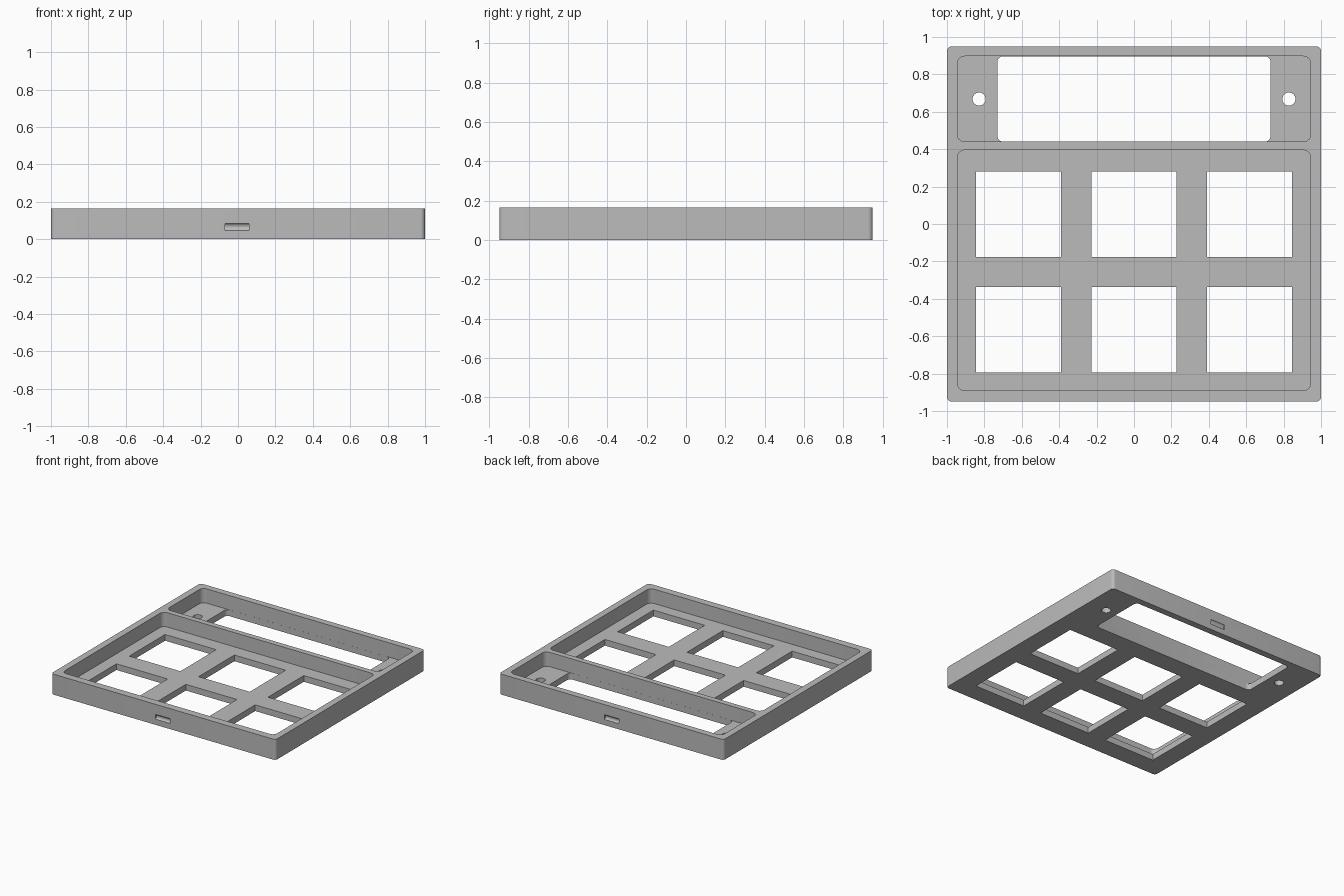
import bpy, bmesh, math
from mathutils import Matrix

cube = bpy.data.objects.get("Cube")
if cube:
    bpy.data.objects.remove(cube)

HEIGHT, FLOOR = 0.165, 0.05

grey = bpy.data.materials.new("plain grey")
grey.use_nodes = True
colour = (0.5, 0.5, 0.5, 1)
grey.diffuse_color = colour
grey.node_tree.nodes["Principled BSDF"].inputs["Base Color"].default_value = colour


def add_object(name, bm):
    bmesh.ops.recalc_face_normals(bm, faces=bm.faces)
    mesh = bpy.data.meshes.new(name)
    bm.to_mesh(mesh)
    bm.free()
    mesh.materials.append(grey)
    obj = bpy.data.objects.new(name, mesh)
    bpy.context.collection.objects.link(obj)
    return obj


def rounded_block(name, x0, x1, y0, y1, z0, z1, radius=0.0, steps=6):
    """Upright block with rounded vertical edges."""
    bm = bmesh.new()
    verts = []
    corners = [(x1, y1, -1, -1), (x0, y1, 1, -1), (x0, y0, 1, 1), (x1, y0, -1, 1)]
    for i, (x, y, sx, sy) in enumerate(corners):
        for k in range(steps + 1 if radius else 1):
            a = math.pi / 2 * (i + k / steps)
            verts.append(bm.verts.new((x + radius * (sx + math.cos(a)),
                                       y + radius * (sy + math.sin(a)), z0)))
    base = bm.faces.new(verts)
    top = bmesh.ops.extrude_face_region(bm, geom=[base])["geom"]
    moved = [v for v in top if isinstance(v, bmesh.types.BMVert)]
    bmesh.ops.translate(bm, verts=moved, vec=(0, 0, z1 - z0))
    return add_object(name, bm)


def cylinder(name, centre, radius, depth, axis="Z"):
    bm = bmesh.new()
    turn = Matrix.Rotation(math.pi / 2, 4, "Y") if axis == "X" else Matrix()
    bmesh.ops.create_cone(bm, cap_ends=True, segments=32, radius1=radius,
                          radius2=radius, depth=depth,
                          matrix=Matrix.Translation(centre) @ turn)
    return add_object(name, bm)


# Outer body
case = rounded_block("case_tray", -1, 1, -0.95, 0.95, 0, HEIGHT, 0.025)

# Two open compartments
cutters = [
    rounded_block("key_compartment_cutter", -0.945, 0.945, -0.89, 0.395, FLOOR, 0.3, 0.04),
    rounded_block("display_compartment_cutter", -0.945, 0.945, 0.44, 0.897, FLOOR, 0.3, 0.04),
    rounded_block("display_window_cutter", -0.73, 0.73, 0.4405, 0.8965, -0.1, 0.1, 0.03),
]

# Grid of square key openings
for x in (-0.618, 0, 0.618):
    for y in (-0.566, 0.052):
        cutters.append(rounded_block("key_opening_cutter", x - 0.228, x + 0.228,
                                     y - 0.228, y + 0.228, -0.1, 0.1))

# Screw holes beside the display window
for side in (-1, 1):
    cutters.append(cylinder("screw_hole_cutter", (side * 0.828, 0.668, 0), 0.035, 0.3))

# Shallow finger grooves in the front and back walls
for y in (-0.96, 0.96):
    cutters.append(cylinder("groove_cutter", (-0.005, y, 0.065), 0.022, 0.13, "X"))

for cutter in cutters:
    cut = case.modifiers.new(cutter.name, "BOOLEAN")
    cut.operation = "DIFFERENCE"
    cut.solver = "EXACT"
    cut.object = cutter
    cutter.hide_render = True
    cutter.hide_set(True)

# Apply the cuts, drop the cutters, then shade
bpy.context.view_layer.update()
result = bpy.data.meshes.new_from_object(
    case.evaluated_get(bpy.context.evaluated_depsgraph_get()))
case.modifiers.clear()
case.data = result
for cutter in cutters:
    bpy.data.objects.remove(cutter)

bpy.ops.object.select_all(action="DESELECT")
case.select_set(True)
bpy.context.view_layer.objects.active = case
bpy.ops.object.shade_smooth_by_angle(angle=math.radians(30))
